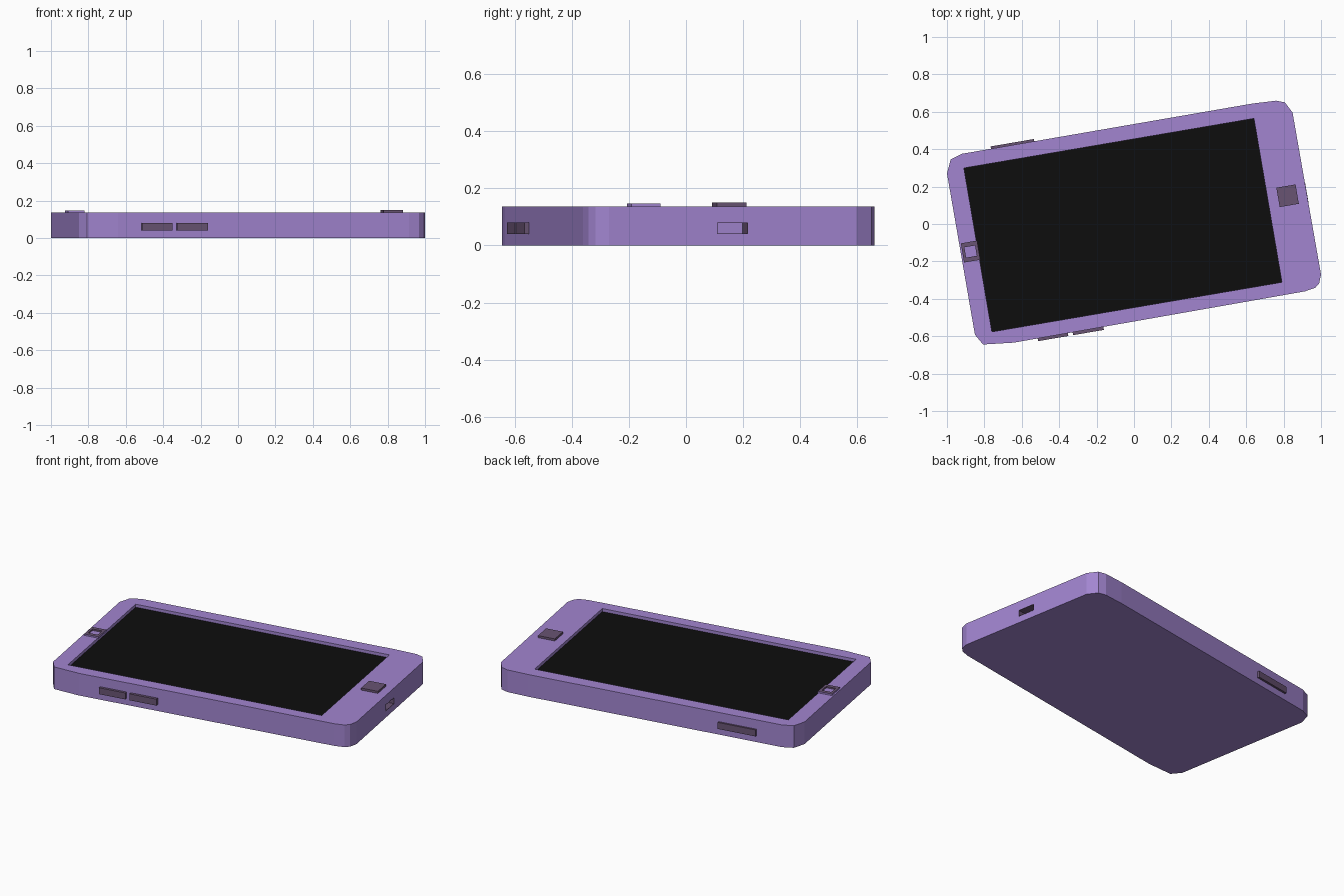
import bpy, bmesh, math
from mathutils import Vector

if "Cube" in bpy.data.objects:
    bpy.data.objects.remove(bpy.data.objects["Cube"], do_unlink=True)

TURN = math.radians(9.7)   # whole device lies slightly rotated
TOP = 0.137


def material(name, rgb):
    m = bpy.data.materials.new(name)
    m.use_nodes = True
    m.diffuse_color = (*rgb, 1)
    bsdf = m.node_tree.nodes["Principled BSDF"]
    bsdf.inputs["Base Color"].default_value = (*rgb, 1)
    bsdf.inputs["Roughness"].default_value = 0.7
    return m


LILAC = material("lilac case", (0.36, 0.235, 0.63))
PLUM = material("dark plum", (0.140, 0.088, 0.170))
BLACK = material("screen black", (0.004, 0.004, 0.004))


def finish(name, bm, *mats):
    bmesh.ops.recalc_face_normals(bm, faces=bm.faces)
    mesh = bpy.data.meshes.new(name)
    bm.to_mesh(mesh)
    bm.free()
    for m in mats:
        mesh.materials.append(m)
    ob = bpy.data.objects.new(name, mesh)
    ob.rotation_euler.z = TURN
    bpy.context.collection.objects.link(ob)
    return ob


def box(name, lo, hi, mat):
    lo, hi = Vector(lo), Vector(hi)
    bm = bmesh.new()
    bmesh.ops.create_cube(bm, size=1)
    for v in bm.verts:
        v.co = (lo + hi) / 2 + Vector(a * b for a, b in zip(v.co, hi - lo))
    return finish(name, bm, mat)


def cut(target, lo, hi):
    """Carve a box-shaped pocket out of the target."""
    cutter = box("pocket_cutter", lo, hi, LILAC)
    cutter.hide_render = True
    mod = target.modifiers.new("pocket", 'BOOLEAN')
    mod.operation = 'DIFFERENCE'
    mod.solver = 'EXACT'
    mod.object = cutter
    bpy.context.view_layer.objects.active = target
    bpy.ops.object.modifier_apply(modifier=mod.name)
    bpy.data.objects.remove(cutter, do_unlink=True)


def frame(name, to_world, outer, inner, depth, outer_mat):
    """Rectangular ring: plum face and inner walls, own colour outside."""
    bm = bmesh.new()
    corners = [(-1, -1), (1, -1), (1, 1), (-1, 1)]
    loops = [[bm.verts.new(to_world(sx * w, sy * h, d)) for sx, sy in corners]
             for (w, h), d in ((outer, 0), (outer, depth), (inner, depth), (inner, 0))]
    for k in range(4):
        a, b = loops[k], loops[(k + 1) % 4]
        for i in range(4):
            j = (i + 1) % 4
            f = bm.faces.new((a[i], a[j], b[j], b[i]))
            f.material_index = 1 if k == 0 else 0
    return finish(name, bm, PLUM, outer_mat)


# Case: extruded outline with softly faceted corners
outline = [(0.94, -0.435), (0.922, -0.48), (0.897, -0.5), (0.84, -0.509),
           (-0.74, -0.517), (-0.80, -0.515), (-0.904, -0.499), (-0.938, -0.44),
           (-0.94, 0.435), (-0.908, 0.505), (-0.844, 0.525),
           (0.73, 0.528), (0.86, 0.522), (0.905, 0.505), (0.936, 0.445)]
outline.remove((-0.80, -0.515))
bm = bmesh.new()
base = bm.faces.new([bm.verts.new((x, y, 0)) for x, y in outline])
ext = bmesh.ops.extrude_face_region(bm, geom=[base], use_keep_orig=True)
for v in ext["geom"]:
    if isinstance(v, bmesh.types.BMVert):
        v.co.z = TOP
case = finish("case", bm, LILAC)

# Recessed screen
cut(case, (-0.846, -0.44, 0.112), (0.727, 0.448, 0.2))
box("screen", (-0.846, -0.44, 0.11), (0.727, 0.448, 0.118), BLACK)

# Charging port in the end, with dark lining
cut(case, (0.84, -0.05, 0.04), (1.0, 0.06, 0.08))
frame("port_lining", lambda a, b, d: (0.84 + d, 0.005 + a, 0.06 + b),
      (0.055, 0.02), (0.053, 0.018), 0.099, PLUM)

# Home button and camera surround on the face
box("home_button", (0.783, -0.042, TOP - 0.01), (0.887, 0.063, 0.15), PLUM)
frame("camera_surround", lambda a, b, d: (-0.886 + a, 0.002 + b, TOP - 0.002 + d),
      (0.044, 0.052), (0.029, 0.028), 0.011, LILAC)

# Side buttons
for name, x0, x1, y0, y1 in (("volume_down_button", -0.611, -0.447, -0.531, -0.5),
                             ("volume_up_button", -0.421, -0.254, -0.531, -0.5),
                             ("power_button", -0.686, -0.451, 0.5, 0.538)):
    box(name, (x0, y0, 0.04), (x1, y1, 0.08), PLUM)
